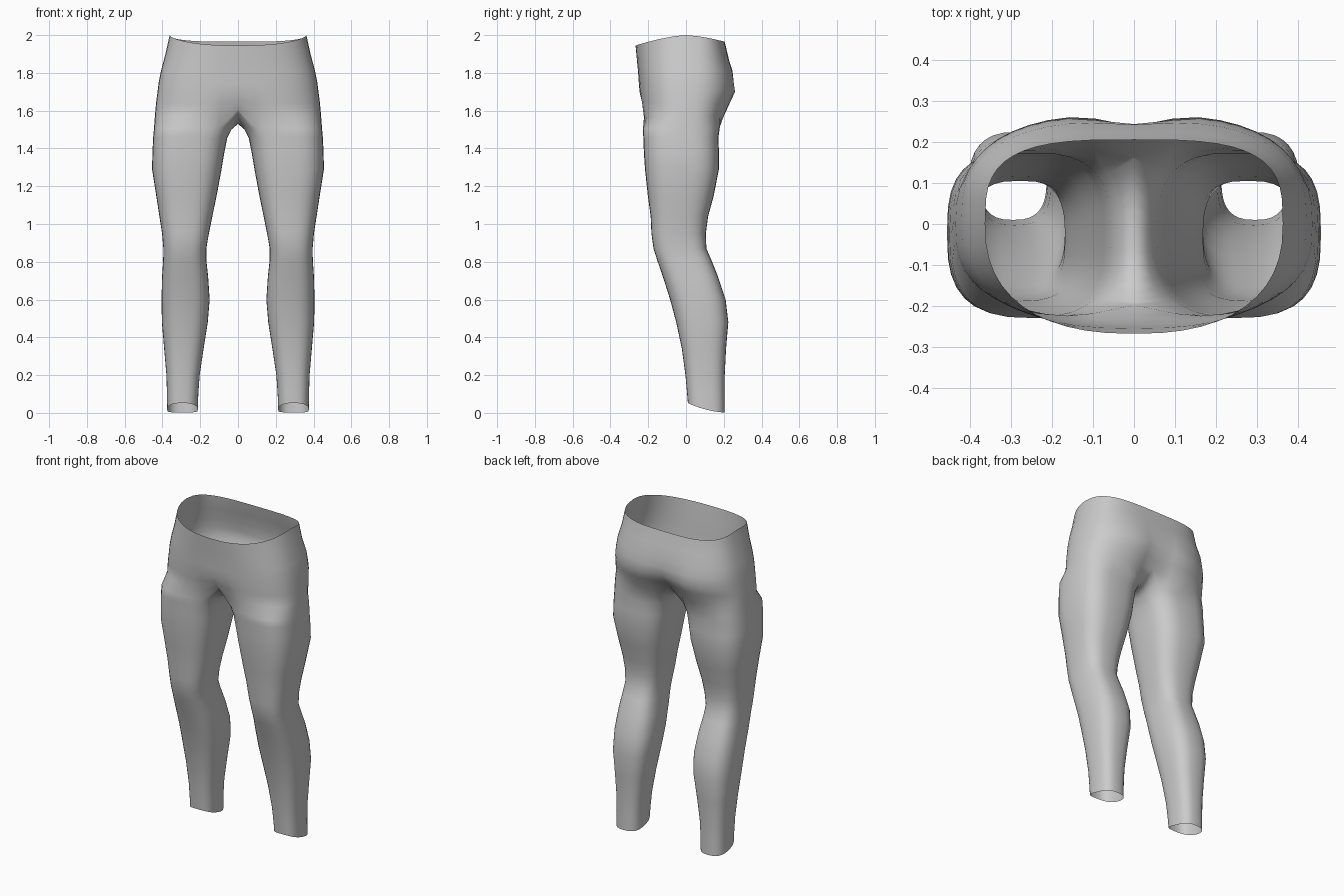
import bpy, bmesh, math

if "Cube" in bpy.data.objects:
    bpy.data.objects.remove(bpy.data.objects["Cube"])

OUT, INN = 24, 12          # segments round the outside / inside of one leg


def power(v, n):
    return math.copysign(abs(v) ** (2 / n), v)


# Half ring of the hips, from front centre round the side to back centre
def hip_ring(z, w, yf, yb, nf, nb, front_pull=0, cleft=0, drop_f=0, drop_b=0, lift=0):
    pts = []
    for j in range(OUT + 1):
        t = math.radians(-90 + 180 * j / OUT)
        front = t < 0
        n = nf if front else nb
        x = 0 if j in (0, OUT) else w * power(math.cos(t), n)
        s = power(abs(math.sin(t)), n)
        near = math.exp(-(x / 0.09) ** 2)
        y = yf * s + front_pull * near if front else yb * s - cleft * near
        zz = z - (drop_f if front else drop_b) * s ** 1.5 + lift * near
        pts.append((x, y, zz))
    return pts


# Closed rounded-box ring of a leg, starting at its front inner corner
def leg_ring(z, xi, xo, yf, yb, n, hem=False):
    pts = []
    for j in range(OUT + INN):
        deg = 225 + 270 * j / OUT if j <= OUT else 135 + 90 * (j - OUT) / INN
        c = power(math.cos(math.radians(deg)), n)
        s = power(math.sin(math.radians(deg)), n)
        zz = z - 0.025 * s + 0.01 * s * s if hem else z
        pts.append(((xi + xo) / 2 + c * (xo - xi) / 2,
                    (yf + yb) / 2 + s * (yb - yf) / 2, zz))
    return pts


# Hips from the waistband down to the leg split
hips = [
    hip_ring(2.00, .362, -.267, .205, 2.4, 3.3, drop_f=.055, drop_b=.035),
    hip_ring(1.90, .384, -.260, .225, 2.45, 3.0, drop_f=.03, drop_b=.02),
    hip_ring(1.81, .408, -.254, .250, 2.5, 2.9, cleft=.008),
    hip_ring(1.75, .420, -.250, .259, 2.55, 2.8, cleft=.016),
    hip_ring(1.70, .426, -.246, .268, 2.6, 2.7, cleft=.03),
    hip_ring(1.64, .434, -.240, .242, 2.65, 2.7, .012, .04, lift=.01),
    hip_ring(1.57, .440, -.232, .210, 2.7, 2.8, .035, .045, lift=.035),
]

# Under-crotch seam closes the last hip ring into a leg opening
split = hips.pop()
yb0, yf0 = split[-1][1], split[0][1]
for k in range(1, INN):
    u = -math.cos(math.pi * k / INN)
    y = (yb0 + yf0) / 2 - u * (yb0 - yf0) / 2
    split.append((0, y, 1.53 + .075 * abs(u) ** 3))

# Leg from the crotch to the ankle: z, inner x, outer x, front y, back y, squareness
legs = [leg_ring(*r) for r in [
    (1.505, .033, .445, -.229, .178, 2.9),
    (1.46, .057, .449, -.226, .172, 2.9),
    (1.38, .072, .453, -.223, .174, 2.9),
    (1.29, .087, .455, -.217, .174, 2.9),
    (1.15, .113, .433, -.202, .147, 2.8),
    (1.04, .136, .416, -.187, .117, 2.8),
    (0.95, .154, .402, -.183, .105, 2.8),
    (0.87, .168, .395, -.172, .108, 2.8),
    (0.81, .168, .396, -.153, .134, 2.8),
    (0.72, .158, .402, -.122, .170, 2.8),
    (0.60, .150, .405, -.084, .210, 2.7),
    (0.48, .160, .403, -.052, .224, 2.7),
    (0.34, .182, .391, -.022, .212, 2.7),
    (0.20, .203, .379, -.003, .205, 2.7),
    (0.10, .210, .376, .006, .204, 2.7)]]
legs.append(leg_ring(.017, .213, .375, .010, .205, 2.7, hem=True))

# Skin the rings together into half a garment
bm = bmesh.new()
rows = [[bm.verts.new(p) for p in ring] for ring in hips + [split] + legs]
for i in range(len(rows) - 1):
    a, b = rows[i], rows[i + 1]
    if i < len(hips):
        spans = [(j, j + 1) for j in range(OUT)]
    else:
        spans = [(j, (j + 1) % (OUT + INN)) for j in range(OUT + INN)]
    for j, k in spans:
        bm.faces.new((a[j], b[j], b[k], a[k]))
bmesh.ops.recalc_face_normals(bm, faces=bm.faces[:])
# make the open surface face outwards
if sum(f.normal.x * (f.calc_center_median().x - .27) * f.calc_area() for f in bm.faces) < 0:
    bmesh.ops.reverse_faces(bm, faces=bm.faces[:])
# relax the crotch area slightly
soft = [v for v in bm.verts if 1.40 < v.co.z < 1.67 and abs(v.co.x) < .2]
for _ in range(2):
    bmesh.ops.smooth_vert(bm, verts=[v for v in soft if v.co.x > .001], factor=.3,
                          use_axis_x=False, use_axis_y=True, use_axis_z=True)
mesh = bpy.data.meshes.new("leggings")
bm.to_mesh(mesh)
bm.free()
mesh.shade_smooth()
leggings = bpy.data.objects.new("leggings", mesh)
bpy.context.collection.objects.link(leggings)

# Mirror to the other leg
mirror = leggings.modifiers.new("mirror", 'MIRROR')
mirror.use_clip = True
mirror.merge_threshold = 0.001
